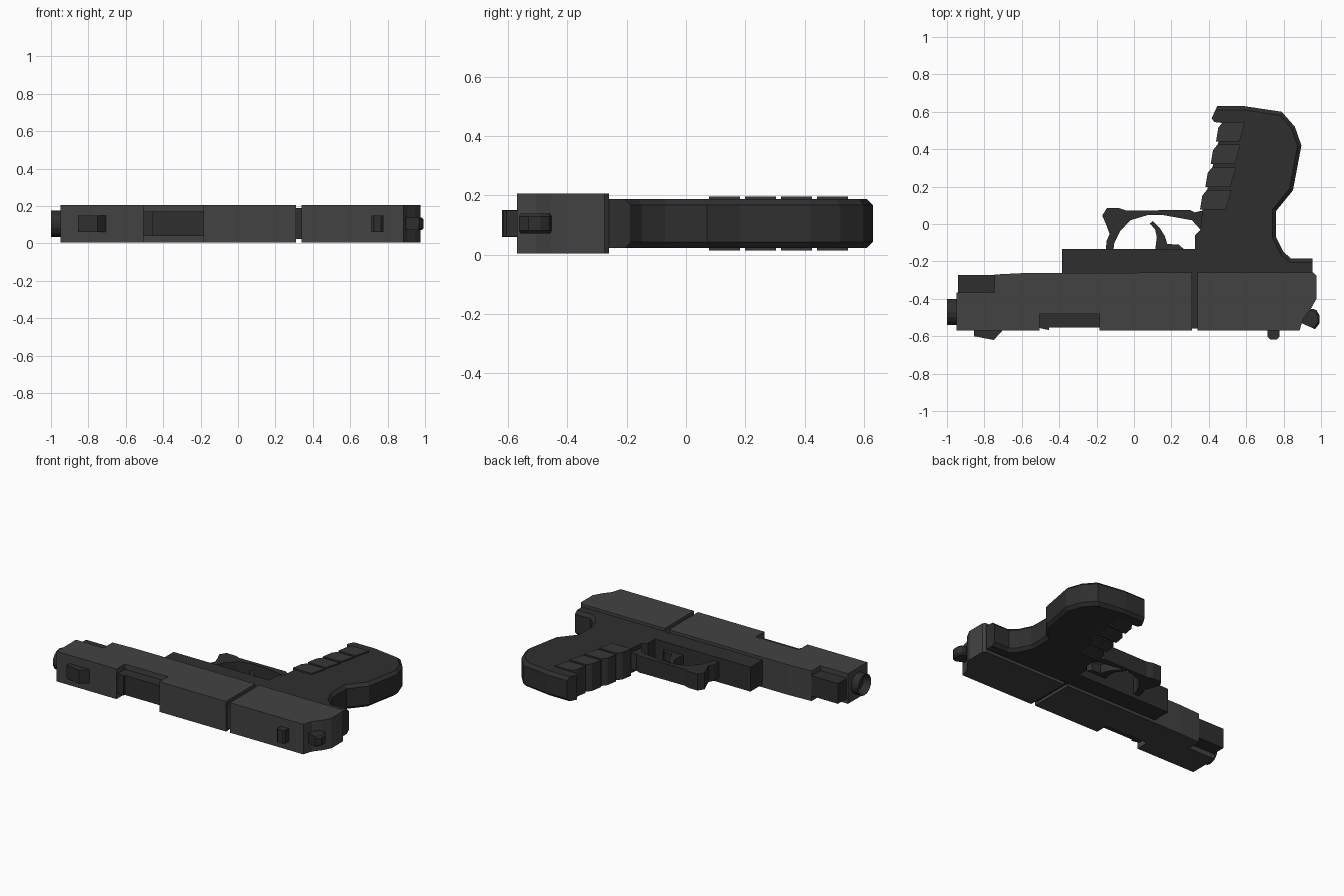
import bpy, bmesh, math
from mathutils import Matrix

MID = 0.105  # mid-plane height of the model lying on its side


def material(name, v):
    m = bpy.data.materials.new(name)
    m.diffuse_color = (v, v, v, 1)
    return m


STEEL = material("steel_grey", 0.055)
DARK = material("dark_grey", 0.028)
PANEL = material("panel_grey", 0.038)


def finish(name, bm, mat):
    bmesh.ops.recalc_face_normals(bm, faces=bm.faces)
    me = bpy.data.meshes.new(name)
    bm.to_mesh(me)
    bm.free()
    me.materials.append(mat)
    ob = bpy.data.objects.new(name, me)
    bpy.context.collection.objects.link(ob)
    return ob


def prism(name, pts, half, mat, bevel_if=None, width=0.02):
    """Extrude an xy outline symmetrically about the mid-plane; optionally chamfer rim edges."""
    bm = bmesh.new()
    face = bm.faces.new([bm.verts.new((x, y, MID - half)) for x, y in pts])
    ext = bmesh.ops.extrude_face_region(bm, geom=[face])["geom"]
    verts = [g for g in ext if isinstance(g, bmesh.types.BMVert)]
    bmesh.ops.translate(bm, verts=verts, vec=(0, 0, 2 * half))
    bmesh.ops.recalc_face_normals(bm, faces=bm.faces)
    if bevel_if:
        rim = [e for e in bm.edges if abs(e.verts[0].co.z - e.verts[1].co.z) < 1e-4
               and all(bevel_if(v.co.x, v.co.y) for v in e.verts)]
        bmesh.ops.bevel(bm, geom=rim, offset=width, segments=1, affect='EDGES')
    return finish(name, bm, mat)


def box(name, x0, x1, y0, y1, half, mat):
    return prism(name, [(x0, y0), (x1, y0), (x1, y1), (x0, y1)], half, mat)


# Slide: front section with notched ejection port, rear section, narrow neck between
prism("slide_front", [(-0.95, -0.57), (-0.505, -0.57), (-0.505, -0.48), (-0.185, -0.48),
                      (-0.185, -0.57), (0.31, -0.57), (0.31, -0.26), (-0.58, -0.262),
                      (-0.745, -0.27), (-0.745, -0.365), (-0.95, -0.365)], 0.101, STEEL)
prism("slide_rear", [(0.34, -0.57), (0.885, -0.57), (0.905, -0.505), (0.945, -0.455),
                     (0.975, -0.4), (0.975, -0.275), (0.96, -0.26), (0.34, -0.26)],
      0.101, STEEL)
box("slide_neck", 0.30, 0.35, -0.56, -0.25, 0.083, DARK)

# Chamber block in the port, with sloped front
prism("chamber_block", [(-0.51, -0.47), (-0.51, -0.555), (-0.455, -0.567), (-0.455, -0.553),
                        (-0.18, -0.553), (-0.18, -0.47)], 0.066, DARK)

# Barrel tip with hollow bore
bm = bmesh.new()
bmesh.ops.create_cone(bm, cap_ends=True, segments=16, radius1=0.07, radius2=0.07, depth=0.09,
                      matrix=Matrix.Translation((-0.955, -0.47, MID)) @ Matrix.Rotation(math.pi / 2, 4, 'Y'))
tip = min(bm.faces, key=lambda f: f.calc_center_median().x)
bmesh.ops.inset_region(bm, faces=[tip], thickness=0.022)
bmesh.ops.translate(bm, verts=tip.verts, vec=(0.045, 0, 0))
finish("barrel", bm, DARK)

# Block under the barrel
box("spring_housing", -0.94, -0.74, -0.37, -0.272, 0.068, DARK)

# Sights and hammer
prism("front_sight", [(-0.855, -0.56), (-0.855, -0.6), (-0.75, -0.62), (-0.705, -0.572),
                      (-0.705, -0.56)], 0.045, DARK)
prism("rear_sight", [(0.715, -0.56), (0.715, -0.605), (0.727, -0.617), (0.765, -0.617),
                     (0.777, -0.605), (0.777, -0.56)], 0.044, DARK)
prism("hammer", [(0.88, -0.52), (0.93, -0.46), (0.955, -0.453), (0.975, -0.46), (0.993, -0.49),
                 (0.993, -0.53), (0.968, -0.562), (0.895, -0.53)], 0.034, DARK,
      lambda x, y: x > 0.94, 0.01)

# Frame and grip in one outline, chamfered around the back strap and butt
prism("frame_grip", [(-0.385, -0.265), (0.955, -0.265), (0.955, -0.185), (0.84, -0.185),
                     (0.8, -0.15), (0.76, -0.07), (0.76, 0.07), (0.85, 0.18), (0.895, 0.42),
                     (0.86, 0.52), (0.79, 0.6), (0.59, 0.63), (0.445, 0.63), (0.415, 0.565),
                     (0.43, 0.545), (0.475, 0.54), (0.365, 0.07), (0.355, -0.03),
                     (0.325, -0.06), (0.325, -0.135), (-0.385, -0.135)], 0.082, DARK,
      lambda x, y: y > -0.19 and (x > 0.75 or y > 0.6))

# Four raised grip ribs
for i in range(4):
    a = 0.078 + i * 0.121
    b = a + 0.104

    def left(y):
        return 0.353 + 0.235 * (y - 0.078)

    def right(y):
        return 0.492 + 0.2 * (y - 0.078)
    prism(f"grip_rib_{i + 1}", [(left(a), a), (right(a), a), (right(b) + 0.008, b),
                                (left(b) + 0.012, b), (left(b) - 0.012, b - 0.03)],
          0.091, PANEL)

# Trigger guard loop and trigger
prism("trigger_guard", [(-0.15, -0.14), (-0.147, -0.09), (-0.13, -0.055), (-0.15, 0.0),
                        (-0.17, 0.045), (-0.145, 0.085), (-0.08, 0.085), (-0.04, 0.072),
                        (0.3, 0.075), (0.325, 0.062), (0.38, 0.075), (0.37, -0.04),
                        (0.355, -0.03), (0.31, 0.02), (0.16, 0.047), (0.07, 0.047),
                        (-0.02, 0.02), (-0.075, -0.04), (-0.105, -0.1), (-0.11, -0.14)],
      0.055, DARK)
prism("trigger", [(0.113, -0.14), (0.122, -0.07), (0.113, -0.03), (0.085, 0.003), (0.1, 0.015),
                  (0.14, -0.025), (0.165, -0.065), (0.178, -0.107), (0.24, -0.11),
                  (0.272, -0.14)], 0.03, DARK)
